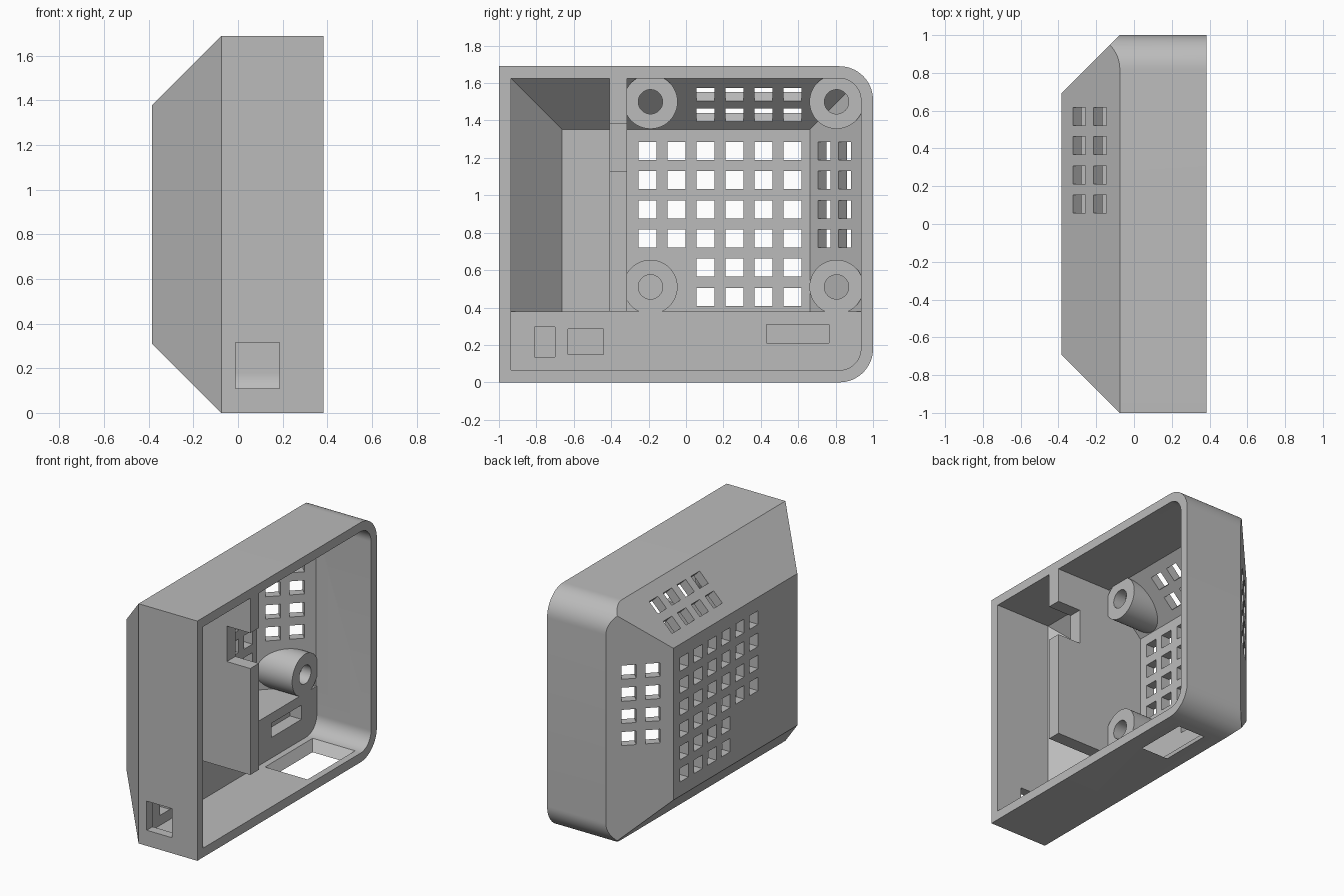
import bpy, bmesh, math
from mathutils import Matrix, Vector

if "Cube" in bpy.data.objects:
    bpy.data.objects.remove(bpy.data.objects["Cube"])

grey = bpy.data.materials.new("plain grey")
grey.use_nodes = True
colour = (0.5, 0.5, 0.5, 1)
grey.diffuse_color = colour
grey.node_tree.nodes["Principled BSDF"].inputs["Base Color"].default_value = colour

HALF_H, WALL, LEDGE = 0.845, 0.065, -0.04
QUARTER = math.pi / 4


def finish(bm, name):
    bmesh.ops.recalc_face_normals(bm, faces=bm.faces)
    mesh = bpy.data.meshes.new(name)
    bm.to_mesh(mesh)
    bm.free()
    mesh.materials.append(grey)
    obj = bpy.data.objects.new(name, mesh)
    bpy.context.collection.objects.link(obj)
    return obj


def add_box(bm, centre, size, turn=None):
    matrix = Matrix.Translation(centre) @ (turn or Matrix()) @ Matrix.Diagonal((*size, 1))
    return bmesh.ops.create_cube(bm, size=1, matrix=matrix)["verts"]


def box(name, low, high):
    bm = bmesh.new()
    low, high = Vector(low), Vector(high)
    add_box(bm, (low + high) / 2, high - low)
    return finish(bm, name)


def rod(name, y, z, radius, x0, x1):
    bm = bmesh.new()
    matrix = Matrix.Translation(((x0 + x1) / 2, y, z)) @ Matrix.Rotation(math.pi / 2, 4, "Y")
    bmesh.ops.create_cone(bm, cap_ends=True, segments=48, radius1=radius, radius2=radius,
                          depth=x1 - x0, matrix=matrix)
    return finish(bm, name)


def carve(target, cutter):
    """Subtract the cutter for good and remove it."""
    mod = target.modifiers.new("cut", "BOOLEAN")
    mod.operation, mod.solver, mod.object = "DIFFERENCE", "EXACT", cutter
    graph = bpy.context.evaluated_depsgraph_get()
    mesh = bpy.data.meshes.new_from_object(target.evaluated_get(graph))
    target.modifiers.clear()
    target.data = mesh
    bpy.data.objects.remove(cutter)


def case_solid(name, inset, mouth):
    """Slab with two rounded rear corners and four sloped sides, shrunk by inset."""
    hy, hz, r = 1 - inset, HALF_H - inset, 0.18 - inset
    outline = [(-hy, hz), (-hy, -hz)]
    for sign in (-1, 1):
        arc = [i * math.pi / 32 for i in range(17)]
        for a in arc:
            s, c = (math.sin(a), math.cos(a)) if sign < 0 else (math.cos(a), math.sin(a))
            outline.append((hy - r + r * s, sign * (hz - r + r * c)))
    bm = bmesh.new()
    face = bm.faces.new([bm.verts.new((inset - 0.385, y, z + HALF_H)) for y, z in outline])
    side = bmesh.ops.extrude_face_region(bm, geom=[face])["geom"]
    moved = [v for v in side if isinstance(v, bmesh.types.BMVert)]
    bmesh.ops.translate(bm, verts=moved, vec=(mouth - inset + 0.385, 0, 0))
    for y, z in ((1, 0), (-1, 0), (0, 1), (0, -1)):
        normal = Vector((-1, y, z)).normalized()
        point = Vector((-0.075, y, HALF_H + z * HALF_H)) - normal * inset
        cut = bmesh.ops.bisect_plane(bm, geom=bm.verts[:] + bm.edges[:] + bm.faces[:],
                                     plane_co=point, plane_no=normal, clear_outer=True)
        edges = [e for e in cut["geom_cut"] if isinstance(e, bmesh.types.BMEdge)]
        bmesh.ops.holes_fill(bm, edges=edges, sides=0)
    return finish(bm, name)


# Hollow space, with the inner fittings taken out of it
hollow = case_solid("hollow", WALL, 0.45)
carve(hollow, box("shelf", (-0.6, -1.1, -0.1), (LEDGE, 1.1, 0.38)))
for y in (-0.19, 0.805):
    for z in (0.51, 1.5):
        boss = rod("boss", y, z, 0.145, -0.6, LEDGE)
        carve(boss, rod("bore", y, z, 0.065, -0.7, 0.1))
        carve(hollow, boss)
partition = box("partition", (-0.6, -0.41, 0.38), (0.383, -0.315, 1.8))
carve(partition, box("notch", (0.2, -0.6, 1.13), (0.6, -0.1, 1.38)))
carve(hollow, partition)

# Case shell
case = case_solid("case_shell", 0, 0.383)
carve(case, hollow)

# Square vents in the flat side and in the top and rear slopes
bm = bmesh.new()
columns = [-0.205 + 0.155 * i for i in range(6)]
rows = [1.237 - 0.156 * i for i in range(6)]
V = 0.096
for i, y in enumerate(columns):
    for j, z in enumerate(rows):
        if i >= 2 or j < 4:
            add_box(bm, (-0.36, y, z), (0.2, V, V))
for x in (-0.29, -0.18):
    for y in columns[2:]:
        add_box(bm, (x, y, 2 * HALF_H + x + 0.075), (0.2, V, V), Matrix.Rotation(QUARTER, 4, "Y"))
    for z in rows[:4]:
        add_box(bm, (x, 1.075 + x, z), (0.2, V, V), Matrix.Rotation(-QUARTER, 4, "Z"))
carve(case, finish(bm, "vents"))

# Port in the front wall and pockets in the shelf
carve(case, box("front_port", (-0.012, -1.1, 0.11), (0.185, -0.9, 0.315)))
for y0, y1, z0, z1 in ((-0.81, -0.70, 0.135, 0.295), (-0.63, -0.44, 0.15, 0.285),
                       (0.43, 0.765, 0.21, 0.31)):
    carve(case, box("pocket", (LEDGE - 0.09, y0, z0), (LEDGE + 0.02, y1, z1)))

# Flared opening in the floor
bm = bmesh.new()
for v in add_box(bm, (0.15, 0.58, 0.033), (0.21, 0.37, 0.07)):
    if v.co.z > 0.03:
        v.co.x = 0.17 + (v.co.x - 0.15) * 1.6
        v.co.y = 0.56 + (v.co.y - 0.58) * 1.45
carve(case, finish(bm, "floor_opening"))

bpy.context.view_layer.objects.active = case
for obj in bpy.context.selected_objects:
    obj.select_set(False)
case.select_set(True)
bpy.ops.object.shade_smooth_by_angle(angle=math.radians(30))
